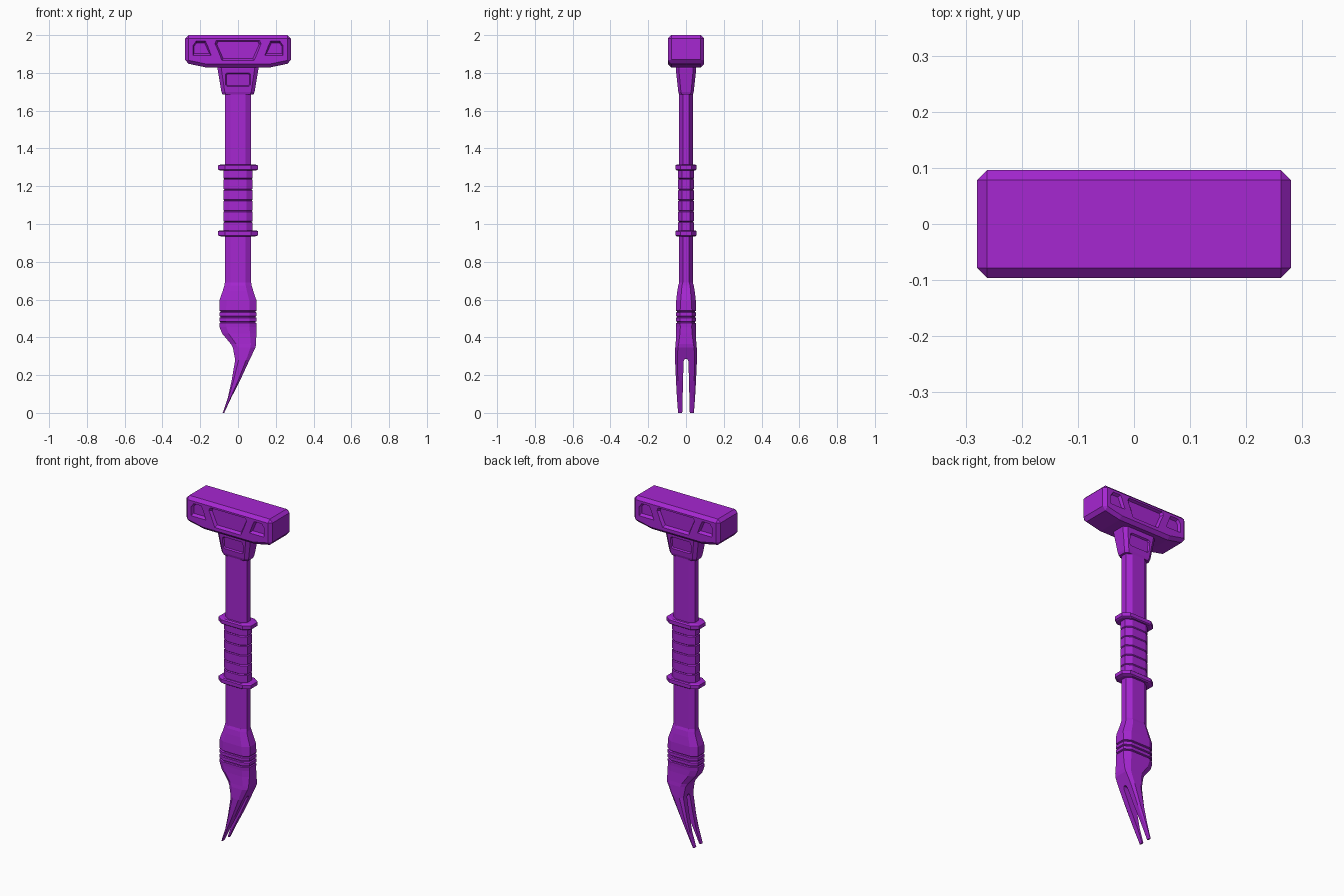
import bpy, bmesh

if "Cube" in bpy.data.objects:
    bpy.data.objects.remove(bpy.data.objects["Cube"])

mat = bpy.data.materials.new("purple")
mat.diffuse_color = (0.38, 0.02, 0.64, 1)
mat.use_nodes = True
mat.node_tree.nodes["Principled BSDF"].inputs["Base Color"].default_value = mat.diffuse_color


def new_object(name, bm):
    bmesh.ops.recalc_face_normals(bm, faces=bm.faces)
    me = bpy.data.meshes.new(name)
    bm.to_mesh(me)
    bm.free()
    ob = bpy.data.objects.new(name, me)
    bpy.context.collection.objects.link(ob)
    me.materials.append(mat)
    return ob


def bridge(name, rings):
    """Skin a stack of equal-length point rings and cap both ends."""
    bm = bmesh.new()
    vs = [[bm.verts.new(p) for p in r] for r in rings]
    n = len(vs[0])
    for a, b in zip(vs, vs[1:]):
        for i in range(n):
            j = (i + 1) % n
            bm.faces.new((a[i], a[j], b[j], b[i]))
    bm.faces.new(vs[0])
    bm.faces.new(vs[-1])
    return new_object(name, bm)


def octagon(z, x0, x1, hy, cx, cy):
    """Box section with cut corners: cx, cy are the corner cut sizes."""
    return [(x0 + cx, -hy, z), (x1 - cx, -hy, z), (x1, -hy + cy, z), (x1, hy - cy, z),
            (x1 - cx, hy, z), (x0 + cx, hy, z), (x0, hy - cy, z), (x0, -hy + cy, z)]


def loft(name, sections):
    return bridge(name, [octagon(*s) for s in sections])


def panel_cutter(pts, side, y, depth, shrink=0.010, slope=0.0):
    """Tapered cutter for a recessed panel; y is the surface distance."""
    cx = sum(p[0] for p in pts) / len(pts)
    cz = sum(p[1] for p in pts) / len(pts)
    hx = max(abs(p[0] - cx) for p in pts)
    hz = max(abs(p[1] - cz) for p in pts)
    rings = []
    for d in (-depth, depth):
        sx, sz = 1 - shrink * d / depth / hx, 1 - shrink * d / depth / hz
        ring = []
        for x, z in pts:
            qx, qz = cx + (x - cx) * sx, cz + (z - cz) * sz
            ring.append((qx, side * (y - d + slope * (qz - cz)), qz))
        rings.append(ring)
    return bridge("panel_cutter", rings)


def cut(ob, cutters):
    for c in cutters:
        c.hide_render = True
        m = ob.modifiers.new("cut", 'BOOLEAN')
        m.operation, m.solver, m.object = 'DIFFERENCE', 'EXACT', c
    bake(ob)
    for c in cutters:
        bpy.data.objects.remove(c)


def bake(ob):
    bpy.context.view_layer.objects.active = ob
    for m in list(ob.modifiers):
        bpy.ops.object.modifier_apply(modifier=m.name)


# hammer head: side profile, bevelled, with recessed panels front and back
prof = [(-0.165, 1.828), (0.165, 1.828), (0.28, 1.852), (0.28, 2.0), (-0.28, 2.0), (-0.28, 1.852)]
head = bridge("hammer_head", [[(x, y, z) for x, z in prof] for y in (-0.096, 0.096)])
bev = head.modifiers.new("bevel", 'BEVEL')
bev.width, bev.segments = 0.018, 1
bev.limit_method, bev.angle_limit = 'ANGLE', 0.6
bake(head)
middle = [(-0.085, 1.865), (0.085, 1.865), (0.122, 1.955), (0.115, 1.972), (-0.115, 1.972), (-0.122, 1.955)]
outer = [(0.142, 1.893), (0.238, 1.893), (0.238, 1.945), (0.222, 1.968), (0.172, 1.968)]
cutters = []
for s in (-1, 1):
    cutters.append(panel_cutter(middle, s, 0.096, 0.016))
    for m in (-1, 1):
        cutters.append(panel_cutter([(m * x, z) for x, z in outer], s, 0.096, 0.016))
cut(head, cutters)

# tapered socket under the head
neck = loft("head_socket", [
    (1.685, -0.082, 0.082, 0.036, 0.018, 0.014), (1.70, -0.088, 0.088, 0.041, 0.018, 0.014),
    (1.82, -0.108, 0.108, 0.054, 0.02, 0.016), (1.84, -0.108, 0.108, 0.054, 0.02, 0.016)])
plate = [(-0.058, 1.728), (0.058, 1.728), (0.066, 1.736), (0.066, 1.792),
         (0.058, 1.80), (-0.058, 1.80), (-0.066, 1.792), (-0.066, 1.736)]
cut(neck, [panel_cutter(plate, s, 0.048, 0.009, 0.005, 0.108) for s in (-1, 1)])

# eight-sided shaft
loft("shaft", [(z, -0.07, 0.07, 0.036, 0.03, 0.019) for z in (0.66, 1.70)])

# grip with narrow grooves
grip = []
z0, z1, count = 0.955, 1.295, 6
for i in range(count):
    a = z0 + (z1 - z0) * i / count
    b = z0 + (z1 - z0) * (i + 1) / count
    for z, r in ((a, -0.005), (a + 0.004, 0), (b - 0.004, 0), (b, -0.005)):
        if i and z == a:
            continue
        grip.append((z, -0.077 - r, 0.077 + r, 0.042 + r, 0.032, 0.022))
loft("grip", grip)

# collars at both ends of the grip
for name, z, s in (("lower_collar", 0.95, -1), ("upper_collar", 1.30, 1)):
    secs = [(-0.016, 0.098, 0.05), (-0.011, 0.106, 0.056), (0.010, 0.106, 0.056), (0.016, 0.09, 0.048)]
    loft(name, [(z + dz * s, -x, x, y, 0.036, 0.026) for dz, x, y in secs])

# swollen claw base, curving down into the pry claw
claw = [(0.0, -0.081, -0.073, 0.042, 0.002, 0.006), (0.08, -0.054, -0.036, 0.048, 0.004, 0.008),
        (0.17, -0.034, 0.010, 0.053, 0.010, 0.010), (0.28, -0.015, 0.061, 0.058, 0.018, 0.012),
        (0.345, -0.027, 0.092, 0.057, 0.026, 0.014), (0.365, -0.038, 0.096, 0.055, 0.028, 0.016),
        (0.42, -0.084, 0.097, 0.052, 0.034, 0.02), (0.455, -0.098, 0.097, 0.052, 0.036, 0.022)]
for z in (0.48, 0.508, 0.536):
    for dz, r in ((-0.005, 0), (-0.002, 0.006), (0.002, 0.006), (0.005, 0)):
        claw.append((z + dz, -0.099 + r, 0.098 - r, 0.053 - r, 0.036, 0.022))
claw += [(0.595, -0.099, 0.098, 0.052, 0.038, 0.024), (0.645, -0.081, 0.081, 0.046, 0.034, 0.022),
         (0.675, -0.072, 0.072, 0.041, 0.031, 0.02), (0.69, -0.07, 0.07, 0.036, 0.03, 0.019)]
body = loft("pry_claw", claw)

# slot that splits the claw into two tines
slot = [(-0.021, -0.05), (-0.020, 0.0), (-0.013, 0.272), (-0.007, 0.286),
        (0.007, 0.286), (0.013, 0.272), (0.020, 0.0), (0.021, -0.05)]
cut(body, [bridge("slot_cutter", [[(x, y, z) for y, z in slot] for x in (-0.3, 0.3)])])
